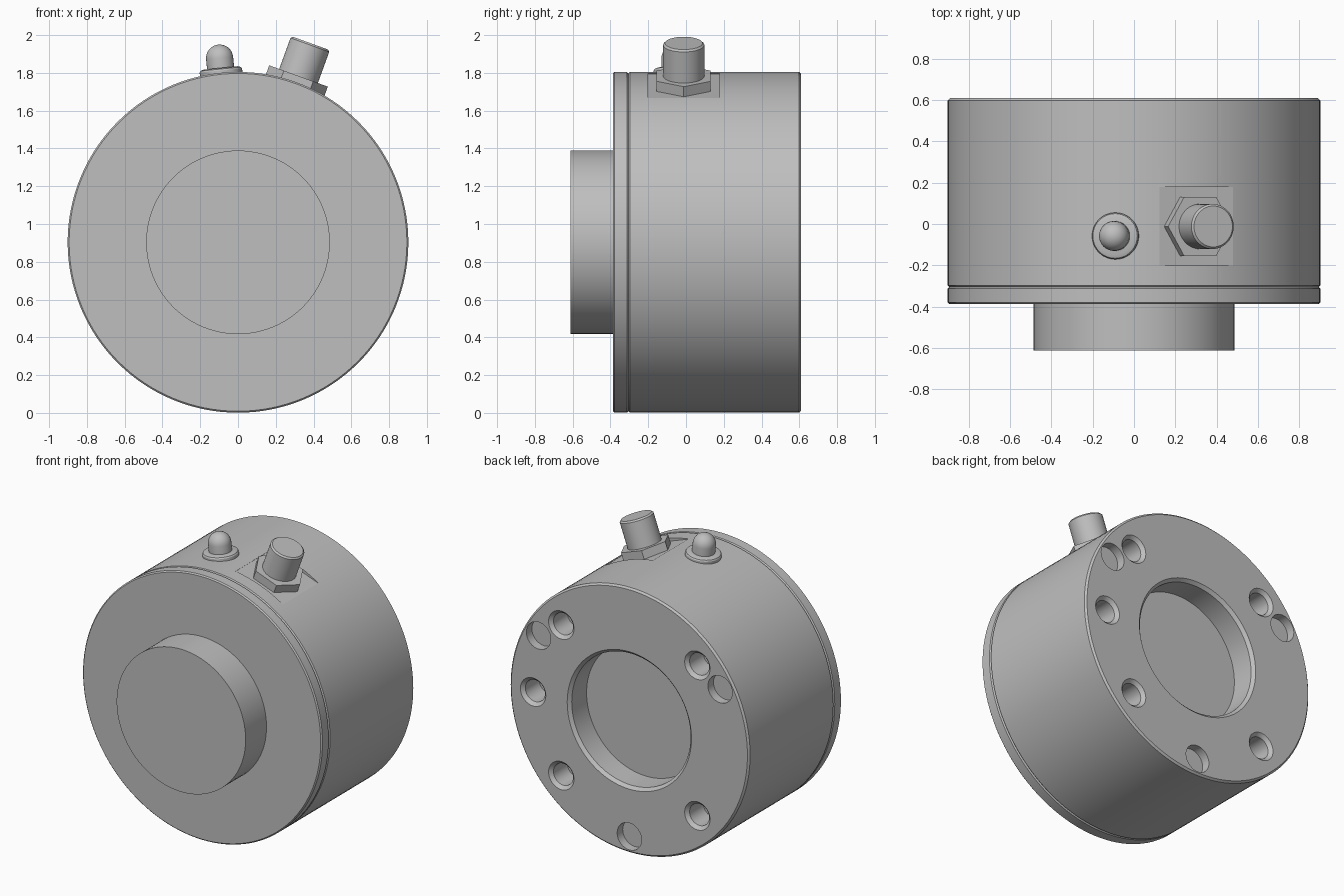
import bpy, bmesh, math
from mathutils import Vector, Matrix

cube = bpy.data.objects.get("Cube")
if cube:
    bpy.data.objects.remove(cube, do_unlink=True)

R, CZ = 0.902, 0.903            # drum radius and axis height
BACK, SEAM, FRONT, NOSE = 0.61, -0.305, -0.387, -0.612

grey = bpy.data.materials.new("plain_grey")
grey.use_nodes = True
colour = (0.52, 0.52, 0.52, 1)
grey.diffuse_color = colour
grey.node_tree.nodes["Principled BSDF"].inputs["Base Color"].default_value = colour


def turned(name, profile, origin, axis, sides=96):
    """Closed solid turned from (radius, height) pairs about an axis."""
    bm = bmesh.new()
    rings = []
    for r, h in profile:
        angles = [2 * math.pi * i / sides for i in range(sides)]
        rings.append([bm.verts.new((r * math.cos(a), r * math.sin(a), h)) for a in angles])
    for low, high in zip(rings, rings[1:]):
        for i in range(sides):
            j = (i + 1) % sides
            bm.faces.new((low[i], low[j], high[j], high[i]))
    bm.faces.new(rings[0][::-1])
    bm.faces.new(rings[-1])
    bmesh.ops.recalc_face_normals(bm, faces=bm.faces)
    # local x stays in the plane of the drum's front, for the hex nut
    z = Vector(axis).normalized()
    x = Vector((0, 1, 0)).cross(z)
    x = x.normalized() if x.length > 0.01 else Vector((1, 0, 0))
    y = z.cross(x)
    turn = Matrix((x, y, z)).transposed().to_4x4()
    bm.transform(Matrix.Translation(origin) @ turn)
    mesh = bpy.data.meshes.new(name)
    bm.to_mesh(mesh)
    bm.free()
    obj = bpy.data.objects.new(name, mesh)
    bpy.context.collection.objects.link(obj)
    mesh.materials.append(grey)
    return obj


def activate(obj):
    bpy.ops.object.select_all(action='DESELECT')
    obj.select_set(True)
    bpy.context.view_layer.objects.active = obj


def cut(target, cutter):
    mod = target.modifiers.new("cut", 'BOOLEAN')
    mod.operation = 'DIFFERENCE'
    mod.solver = 'EXACT'
    mod.object = cutter
    activate(target)
    bpy.ops.object.modifier_apply(modifier=mod.name)
    bpy.data.objects.remove(cutter, do_unlink=True)


def radial(degrees):
    """Direction out of the drum, leaning from the top towards +x."""
    a = math.radians(degrees)
    return Vector((math.sin(a), 0, math.cos(a)))


def on_axis(y):
    return Vector((0, y, CZ))


along = (0, 1, 0)
b = 0.008

# Drum housing with the bore in its back
housing = turned("housing", [
    (R - b, SEAM), (R, SEAM + b), (R, BACK - 0.012), (R - 0.012, BACK),
    (0.468, BACK), (0.448, BACK - 0.02), (0.448, BACK - 0.18)], on_axis(0), along, 128)

# Front plate and round nose
plate = turned("front_plate", [
    (R - b, FRONT), (R, FRONT + b), (R, SEAM - b), (R - b, SEAM)], on_axis(0), along, 128)
nose = turned("front_nose", [(0.486, NOSE), (0.486, FRONT)], on_axis(0), along)

# Countersunk bolt holes and plain shallow pockets in the back
for angle in (0, 45, 135, 225, 315):
    spot = on_axis(BACK) + 0.725 * radial(90 - angle)
    cut(housing, turned("bolt_hole", [
        (0.074, -0.17), (0.074, -0.022), (0.096, 0), (0.096, 0.02)], spot, along, 32))
for angle in (30, 150, 270):
    spot = on_axis(BACK) + 0.79 * radial(90 - angle)
    cut(housing, turned("shallow_pocket", [(0.092, -0.06), (0.092, 0.02)], spot, along, 32))

# Square flat milled under the connector
lean = radial(20)
seat = on_axis(-0.012)
flat = 0.88
bpy.ops.mesh.primitive_cube_add(size=1, location=seat + lean * (flat + 0.1),
                                rotation=(0, math.radians(20), 0))
block = bpy.context.object
block.scale = (0.38, 0.38, 0.2)
bpy.context.view_layer.update()
cut(housing, block)

# Connector: hex nut and barrel
nut = turned("connector_nut", [(0.165, flat), (0.165, 0.937)], seat, lean, 6)
barrel = turned("connector_barrel", [
    (0.109, 0.93), (0.109, 1.112), (0.099, 1.122)], seat, lean, 48)

# Indicator lamp: rounded collar and dome
tilt = radial(-5.7)
lamp_seat = on_axis(-0.058)
collar = turned("lamp_collar", [
    (0.113, 0.89), (0.113, 0.914), (0.108, 0.922), (0.09, 0.928)], lamp_seat, tilt, 48)
arc = [math.radians(t) for t in range(0, 86, 12)]
dome = turned("lamp_dome", [(0.072, 0.91)] + [
    (0.072 * math.cos(t), 0.98 + 0.072 * math.sin(t)) for t in arc], lamp_seat, tilt, 48)

for obj in (housing, plate, nose, nut, barrel, collar, dome):
    if not obj.data.materials:
        obj.data.materials.append(grey)
    activate(obj)
    bpy.ops.object.shade_smooth_by_angle(angle=math.radians(30))
